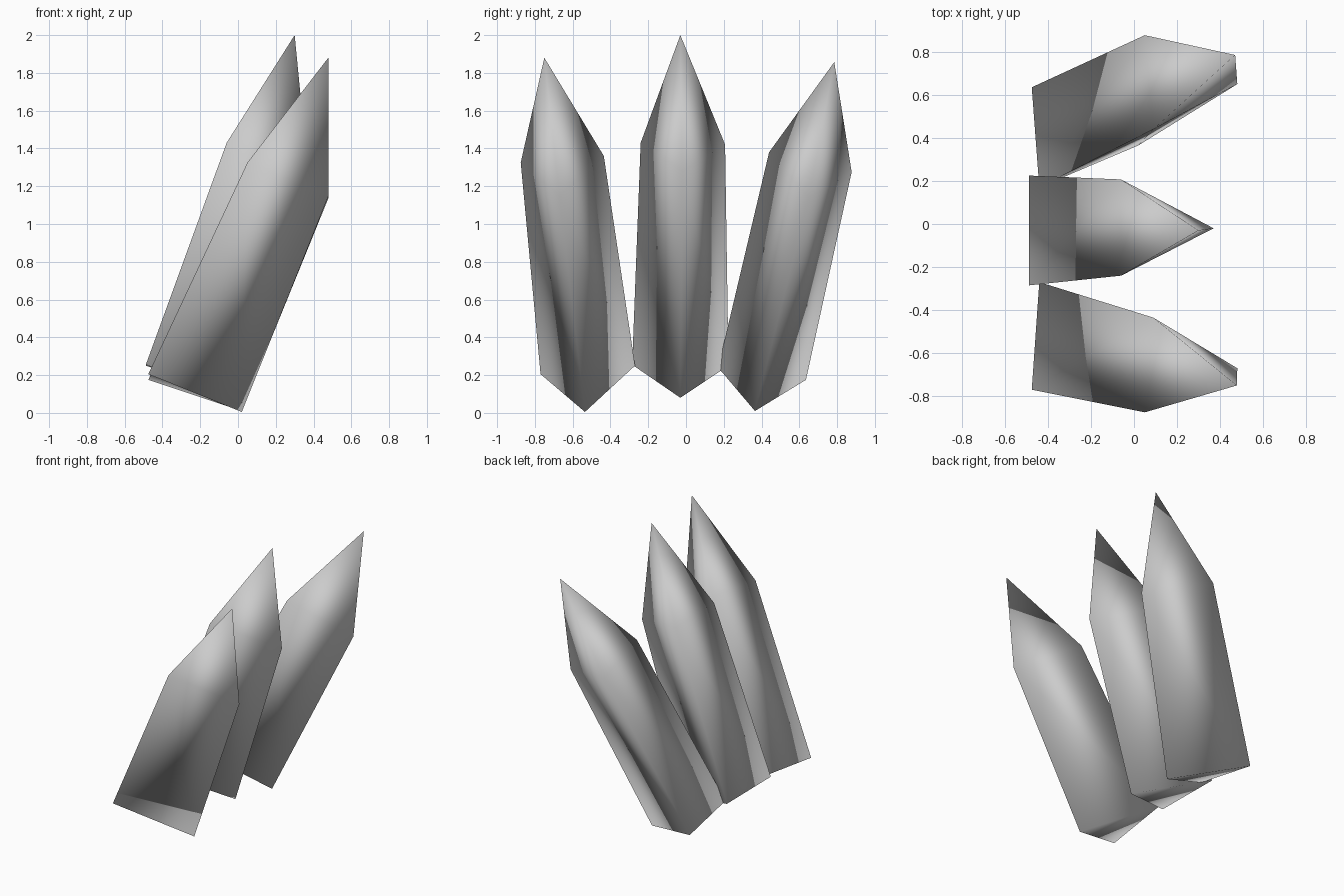
import bpy, bmesh

if "Cube" in bpy.data.objects:
    bpy.data.objects.remove(bpy.data.objects["Cube"])

grey = bpy.data.materials.new("light_grey")
grey.diffuse_color = (0.6, 0.6, 0.6, 1)
grey.use_nodes = True
grey.node_tree.nodes["Principled BSDF"].inputs["Base Color"].default_value = grey.diffuse_color


def spike(name, base, shoulder, tip):
    """Three-sided leaning blade: base triangle, shoulder triangle, pointed tip."""
    bm = bmesh.new()
    low = [bm.verts.new(p) for p in base]
    high = [bm.verts.new(p) for p in shoulder]
    top = bm.verts.new(tip)
    bm.faces.new(low)
    for i in range(3):
        j = (i + 1) % 3
        bm.faces.new((low[i], low[j], high[j], high[i]))
        bm.faces.new((high[i], high[j], top))
    bmesh.ops.recalc_face_normals(bm, faces=bm.faces)
    for f in bm.faces:
        f.smooth = True
    mesh = bpy.data.meshes.new(name)
    bm.to_mesh(mesh)
    bm.free()
    mesh.materials.append(grey)
    bpy.context.collection.objects.link(bpy.data.objects.new(name, mesh))


# Each triangle lists its near rear corner, far rear corner and leading ridge
spike("front_spike",
      [(-0.475, -0.77, 0.205), (-0.44, -0.27, 0.25), (0.02, -0.535, 0.005)],
      [(0.05, -0.875, 1.325), (0.09, -0.435, 1.36), (0.48, -0.67, 1.15)],
      (0.478, -0.75, 1.88))
spike("middle_spike",
      [(-0.488, -0.285, 0.255), (-0.488, 0.225, 0.25), (0.0, -0.03, 0.08)],
      [(-0.06, -0.24, 1.43), (-0.06, 0.207, 1.42), (0.37, -0.02, 1.28)],
      (0.30, -0.03, 2.0))
spike("rear_spike",
      [(-0.44, 0.17, 0.24), (-0.475, 0.635, 0.175), (0.02, 0.365, 0.01)],
      [(0.09, 0.44, 1.38), (0.05, 0.877, 1.275), (0.48, 0.65, 1.14)],
      (0.47, 0.785, 1.857))
